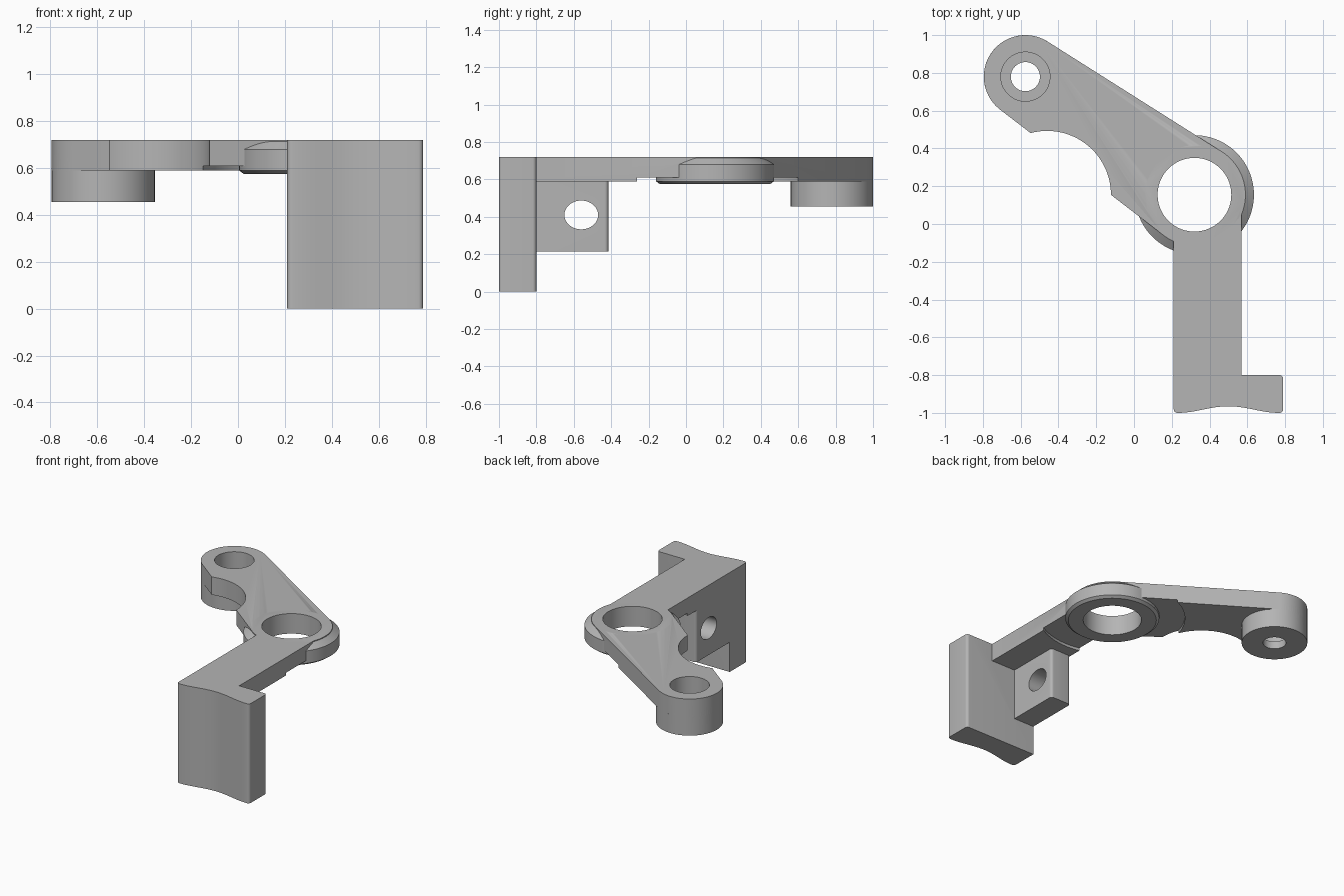
import bpy, bmesh, math

cube = bpy.data.objects.get("Cube")
if cube:
    bpy.data.objects.remove(cube, do_unlink=True)

TOP, ARM_Z = 0.72, 0.59
HUB, PIVOT = (0.32, 0.155), (-0.575, 0.78)

grey = bpy.data.materials.new("plain grey")
grey.use_nodes = True
color = (0.46, 0.46, 0.46, 1)
grey.diffuse_color = color
grey.node_tree.nodes["Principled BSDF"].inputs["Base Color"].default_value = color


def finish(name, bm):
    bmesh.ops.recalc_face_normals(bm, faces=bm.faces)
    mesh = bpy.data.meshes.new(name)
    bm.to_mesh(mesh)
    bm.free()
    mesh.materials.append(grey)
    obj = bpy.data.objects.new(name, mesh)
    bpy.context.collection.objects.link(obj)
    return obj


def arc(center, r, a0, a1, n):
    """Points along an arc, angles in degrees."""
    angles = [math.radians(a0 + (a1 - a0) * i / n) for i in range(n + 1)]
    return [(center[0] + r * math.cos(a), center[1] + r * math.sin(a)) for a in angles]


def prism(name, outline, z0, z1):
    bm = bmesh.new()
    face = bm.faces.new([bm.verts.new((x, y, z0)) for x, y in outline])
    ext = bmesh.ops.extrude_face_region(bm, geom=[face])
    verts = [v for v in ext["geom"] if isinstance(v, bmesh.types.BMVert)]
    bmesh.ops.translate(bm, verts=verts, vec=(0, 0, z1 - z0))
    return finish(name, bm)


def turned(name, center, profile, n=96):
    """Solid of revolution from (radius, height) pairs."""
    bm = bmesh.new()
    rings = [[bm.verts.new((x, y, z)) for x, y in arc(center, r, 0, 360, n)[:-1]]
             for r, z in profile]
    for lo, hi in zip(rings, rings[1:]):
        for i in range(n):
            j = (i + 1) % n
            bm.faces.new((lo[i], lo[j], hi[j], hi[i]))
    bm.faces.new(rings[0])
    bm.faces.new(rings[-1])
    return finish(name, bm)


def cylinder(name, center, r, z0, z1):
    return turned(name, center, [(r, z0), (r, z1)])


def combine(target, tool, operation):
    mod = target.modifiers.new(tool.name, 'BOOLEAN')
    mod.operation, mod.solver, mod.object = operation, 'EXACT', tool
    bpy.ops.object.select_all(action='DESELECT')
    bpy.context.view_layer.objects.active = target
    target.select_set(True)
    bpy.ops.object.modifier_apply(modifier=mod.name)
    bpy.data.objects.remove(tool, do_unlink=True)


# Upper arm: tapered link tangent to the hub end and the pivot end
dx, dy = PIVOT[0] - HUB[0], PIVOT[1] - HUB[1]
heading = math.degrees(math.atan2(dy, dx))
spread = math.degrees(math.acos((0.27 - 0.22) / math.hypot(dx, dy)))
link = (arc(PIVOT, 0.22, heading - spread, heading + spread, 40)
        + arc(HUB, 0.27, heading + spread, heading - spread + 360, 48))
bracket = prism("bracket", link, ARM_Z, TOP)

# Lower arm, running forward to the end plate
LEFT, RIGHT = 0.21, 0.57
lower = prism("lower_arm", [(LEFT, -0.9), (RIGHT, -0.9), (RIGHT, 0.1), (LEFT, 0.1)], ARM_Z, TOP)
combine(bracket, lower, 'UNION')

# Scooped side and shallow round relief under the hub
combine(bracket, cylinder("side_scoop", (-0.46, 0.155), 0.338, 0.3, 1), 'DIFFERENCE')
combine(bracket, cylinder("relief", HUB, 0.487, 0.5, 0.61), 'DIFFERENCE')

# Hub with bevelled rims, and the pivot boss
hub = turned("hub", HUB, [(0.295, 0.575), (0.315, 0.59), (0.315, 0.68), (0.262, TOP)])
combine(bracket, hub, 'UNION')
combine(bracket, cylinder("pivot_boss", PIVOT, 0.22, 0.455, ARM_Z), 'UNION')

# End plate with a shallow hollow along its front
R, END = 0.02, 0.79
hollow = [(0.5 + 0.27 * u, -1 + 0.0175 * (1 + math.cos(math.pi * u)))
          for u in (i / 16 for i in range(-16, 17))]
plate = ([(LEFT, -0.8)] + arc((LEFT + R, -1 + R), R, 180, 270, 6)[:-1] + hollow
         + arc((END - R, -1 + R), R, 270, 360, 6)[1:]
         + arc((END - R, -0.8 - R), R, 0, 90, 6))
combine(bracket, prism("end_plate", plate, 0, TOP), 'UNION')

# Lug under the lower arm, with rounded rear corners
x1, y1 = 0.375, -0.415
lug = ([(LEFT, -0.88), (x1, -0.88)] + arc((x1 - R, y1 - R), R, 0, 90, 6)
       + arc((LEFT + R, y1 - R), R, 90, 180, 6))
combine(bracket, prism("lug", lug, 0.215, 0.65), 'UNION')

# Bores: hub, pivot, pivot counterbore and cross hole in the lug
combine(bracket, cylinder("hub_bore", HUB, 0.195, 0.3, 1), 'DIFFERENCE')
combine(bracket, cylinder("pivot_bore", PIVOT, 0.077, 0.3, 1), 'DIFFERENCE')
combine(bracket, cylinder("counterbore", PIVOT, 0.13, 0.51, 1), 'DIFFERENCE')
cross = cylinder("cross_hole", (0, 0), 0.077, -0.3, 0.3)
cross.rotation_euler = (0, math.pi / 2, 0)
cross.scale = (1, 1.17, 1)
cross.location = (0.3, -0.56, 0.41)
bpy.context.view_layer.update()
combine(bracket, cross, 'DIFFERENCE')

bpy.ops.object.shade_smooth_by_angle(angle=math.radians(25))
